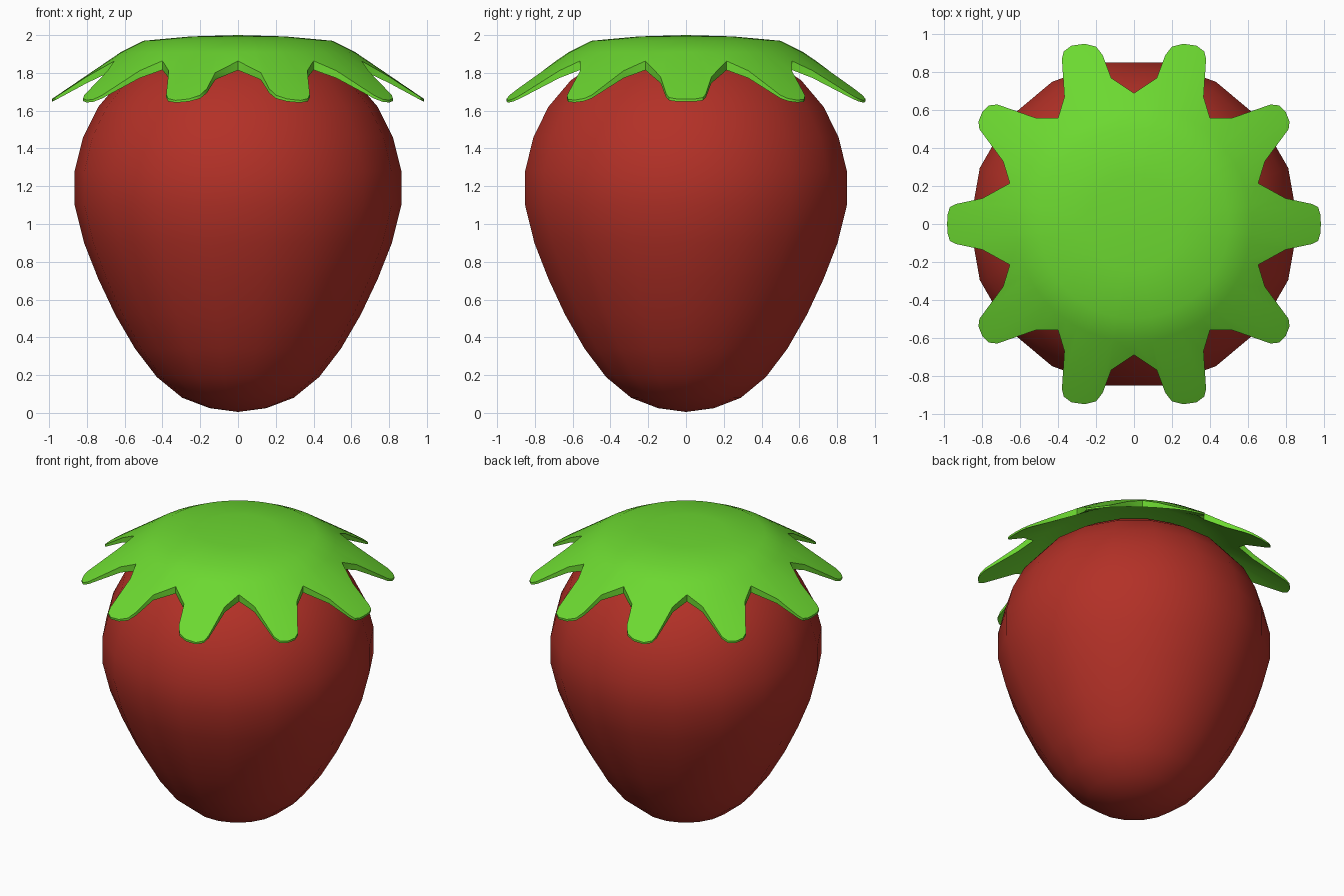
import bpy, bmesh, math

if "Cube" in bpy.data.objects:
    bpy.data.objects.remove(bpy.data.objects["Cube"])


def material(name, rgb):
    m = bpy.data.materials.new(name)
    m.diffuse_color = (*rgb, 1)
    m.use_nodes = True
    m.node_tree.nodes["Principled BSDF"].inputs["Base Color"].default_value = m.diffuse_color
    return m


def finish(name, bm, mat, angle):
    bmesh.ops.recalc_face_normals(bm, faces=bm.faces)
    me = bpy.data.meshes.new(name)
    bm.to_mesh(me)
    bm.free()
    ob = bpy.data.objects.new(name, me)
    bpy.context.collection.objects.link(ob)
    me.materials.append(mat)
    bpy.ops.object.select_all(action='DESELECT')
    ob.select_set(True)
    bpy.context.view_layer.objects.active = ob
    bpy.ops.object.shade_smooth_by_angle(angle=math.radians(angle))
    return ob


def loft(bm, rings):
    """Join successive vertex rings; a ring of one vertex is a pole."""
    for a, b in zip(rings, rings[1:]):
        n = max(len(a), len(b))
        for i in range(n):
            j = (i + 1) % n
            if len(a) == 1:
                bm.faces.new((a[0], b[i], b[j]))
            elif len(b) == 1:
                bm.faces.new((a[i], a[j], b[0]))
            else:
                bm.faces.new((a[i], a[j], b[j], b[i]))


red = material("berry red", (0.45, 0.03, 0.02))
green = material("leaf green", (0.15, 0.69, 0.03))

# Berry: 18-sided revolved body
profile = [(0, 0.005), (0.15, 0.025), (0.295, 0.08), (0.43, 0.19), (0.545, 0.34),
           (0.65, 0.52), (0.74, 0.71), (0.815, 0.90), (0.865, 1.10), (0.865, 1.28),
           (0.82, 1.46), (0.74, 1.62), (0.62, 1.76), (0.47, 1.86), (0.27, 1.915), (0, 1.93)]
bm = bmesh.new()
N = 18
rings = []
for r, z in profile:
    k = N if r else 1
    rings.append([bm.verts.new((r * math.cos(2 * math.pi * i / N),
                                r * math.sin(2 * math.pi * i / N), z)) for i in range(k)])
loft(bm, rings)
finish("berry", bm, red, 60)

# Leaf cap: quarter outline mirrored into ten lobes
quarter = [(0.985, 0), (0.983, 0.05), (0.97, 0.09), (0.94, 0.105), (0.80, 0.135),
           (0.655, 0.215), (0.69, 0.33), (0.815, 0.50), (0.82, 0.54), (0.80, 0.59),
           (0.765, 0.625), (0.72, 0.63), (0.52, 0.56), (0.40, 0.56), (0.367, 0.67),
           (0.38, 0.87), (0.37, 0.91), (0.33, 0.94), (0.26, 0.95), (0.20, 0.935),
           (0.165, 0.89), (0.12, 0.77), (0, 0.69)]
half = quarter + [(-x, y) for x, y in quarter[-2::-1]]
outline = half + [(x, -y) for x, y in half[-2:0:-1]]

# Dome height and leaf thickness against radius
heights = [(0, 2.0), (0.25, 1.993), (0.5, 1.97), (0.62, 1.91), (1.0, 1.652)]


def top_z(r):
    for (r0, z0), (r1, z1) in zip(heights, heights[1:]):
        if r <= r1:
            return z0 + (z1 - z0) * (r - r0) / (r1 - r0)
    return heights[-1][1]


def thickness(r):
    return 0.048 if r < 0.69 else 0.048 - 0.036 * (r - 0.69) / 0.31


bm = bmesh.new()


def cap_ring(radius, under):
    ring = []
    for x, y in outline:
        d = math.hypot(x, y)
        s = radius / d if radius else 1
        r = d * s
        ring.append(bm.verts.new((x * s, y * s, top_z(r) - (thickness(r) if under else 0))))
    return ring


radii = [0.25, 0.5, 0.62, None]
upper = [[bm.verts.new((0, 0, 2.0))]] + [cap_ring(r, False) for r in radii]
lower = [cap_ring(r, True) for r in reversed(radii)] + [[bm.verts.new((0, 0, 1.952))]]
loft(bm, upper + lower)
finish("leaf_cap", bm, green, 40)
